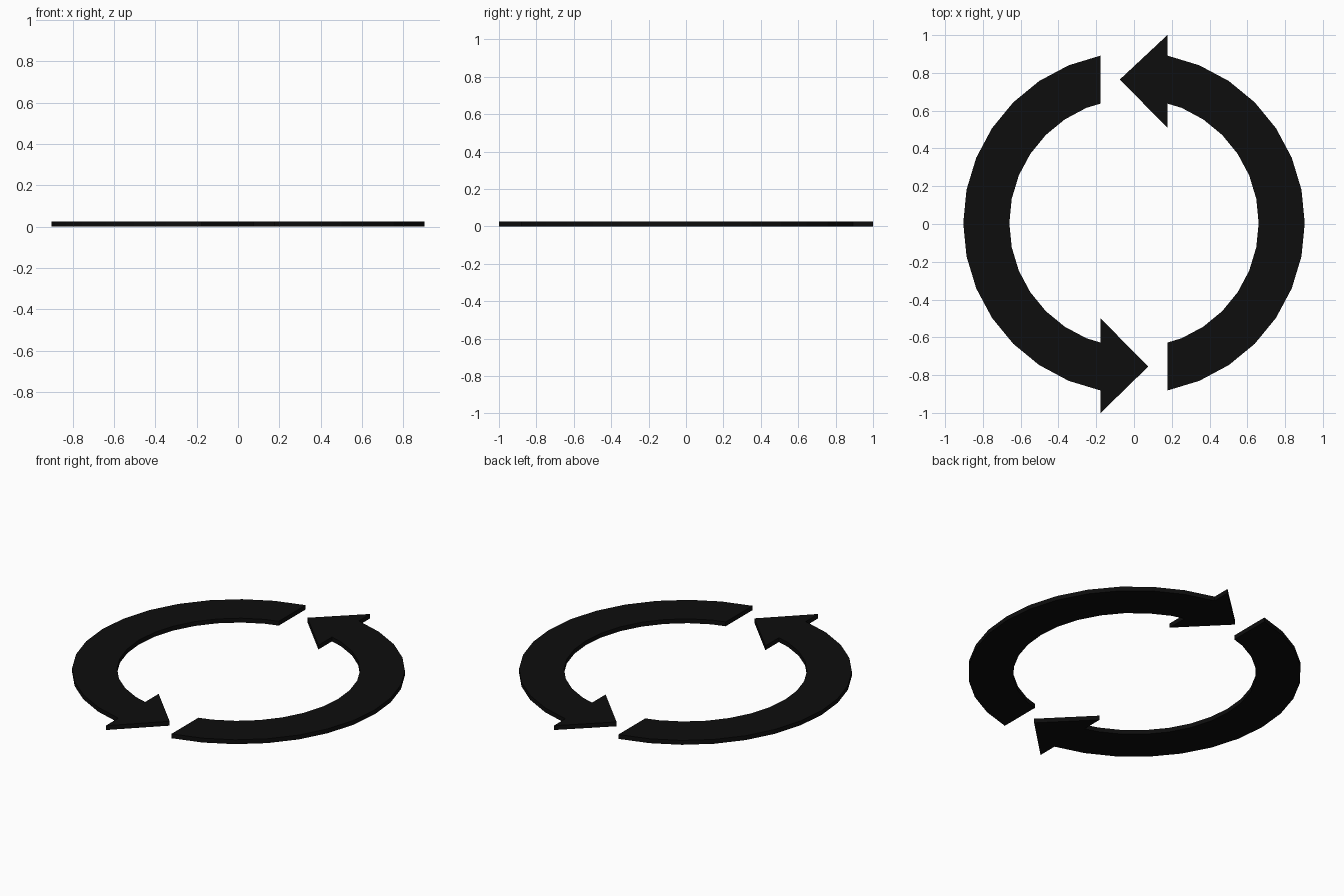
import bpy, bmesh, math

if "Cube" in bpy.data.objects:
    bpy.data.objects.remove(bpy.data.objects["Cube"])

R_OUT, R_IN, THICK, CY = 0.904, 0.66, 0.026, 0.005
STEP = math.radians(11.25)

black = bpy.data.materials.new("black")
black.diffuse_color = (0.004, 0.004, 0.004, 1)
black.use_nodes = True
black.node_tree.nodes["Principled BSDF"].inputs["Base Color"].default_value = black.diffuse_color


def arc_point(r, i):
    return (r * math.cos(i * STEP), r * math.sin(i * STEP))


def curved_arrow(name, sign, head_top, head_low, tip):
    # Half-ring band cut off vertically at both ends
    end_x = R_OUT * math.cos(7 * STEP)
    (x6, y6), (x7, y7) = arc_point(R_IN, 6), arc_point(R_IN, 7)
    end_y = y6 + (y7 - y6) * (x6 - end_x) / (x6 - x7)
    pts = [arc_point(R_OUT, i) for i in range(-7, 8)]
    # Triangular arrowhead at the leading end
    pts += [(end_x, head_top), tip, (end_x, head_low)]
    # Inner edge back to the tail
    pts += [(end_x, end_y)]
    pts += [arc_point(R_IN, i) for i in range(6, -7, -1)]
    pts += [(end_x, -end_y)]

    bm = bmesh.new()
    face = bm.faces.new([bm.verts.new((sign * x, sign * y + CY, 0)) for x, y in pts])
    top = bmesh.ops.extrude_face_region(bm, geom=[face])["geom"]
    bmesh.ops.translate(bm, vec=(0, 0, THICK),
                        verts=[v for v in top if isinstance(v, bmesh.types.BMVert)])
    bmesh.ops.recalc_face_normals(bm, faces=bm.faces)
    # Triangulate the concave caps
    bmesh.ops.triangulate(bm, faces=[f for f in bm.faces if len(f.verts) > 4])
    mesh = bpy.data.meshes.new(name)
    bm.to_mesh(mesh)
    bm.free()
    mesh.materials.append(black)
    bpy.context.collection.objects.link(bpy.data.objects.new(name, mesh))


# Two arrows chasing each other counter-clockwise
curved_arrow("right_arrow", 1, 0.995, 0.505, (-0.075, 0.76))
curved_arrow("left_arrow", -1, 1.005, 0.505, (-0.075, 0.76))
